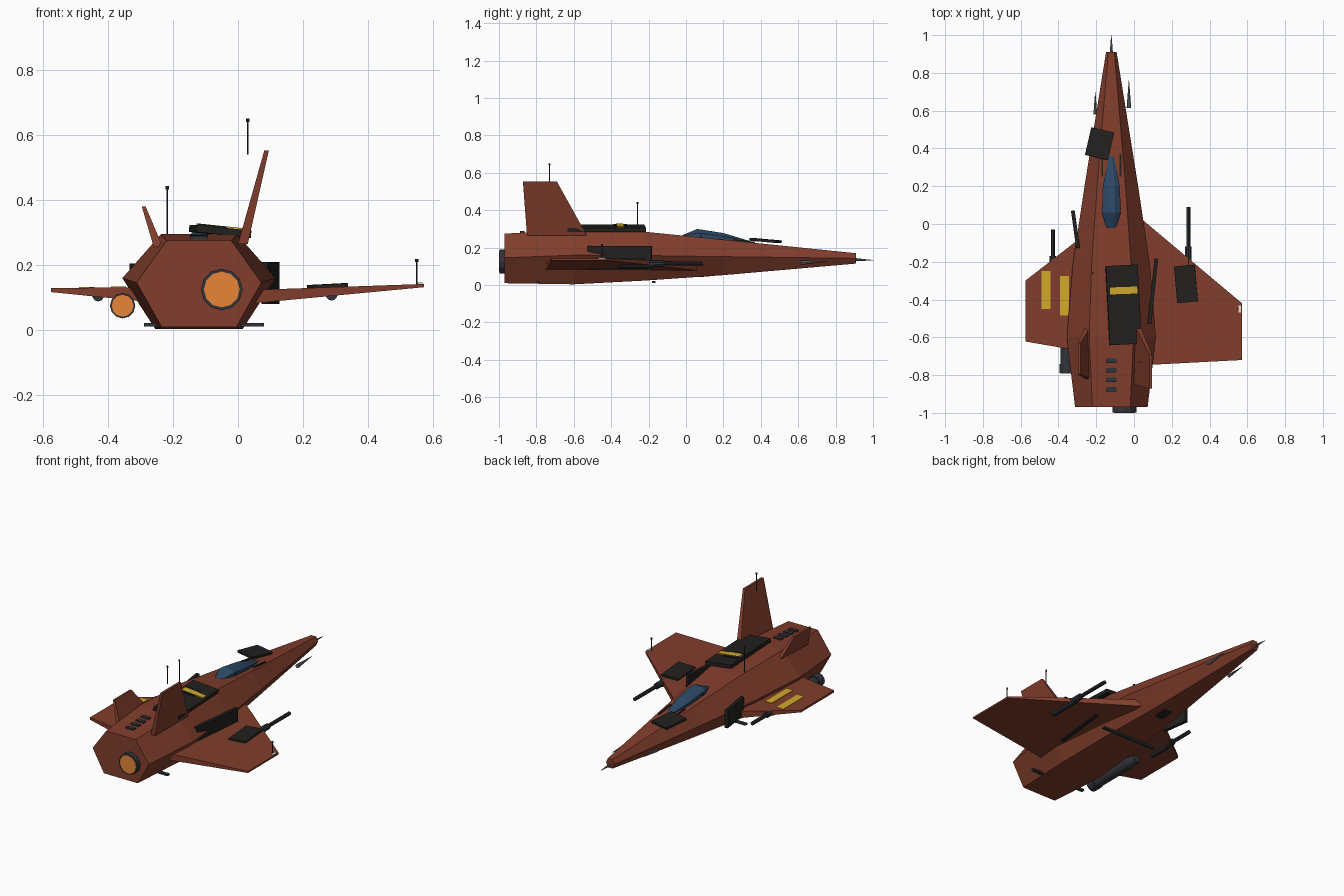
import bpy, bmesh, math
from mathutils import Vector, Matrix

if "Cube" in bpy.data.objects:
    bpy.data.objects.remove(bpy.data.objects["Cube"])


def material(name, rgb):
    m = bpy.data.materials.new(name)
    m.diffuse_color = (*rgb, 1)
    m.use_nodes = True
    m.node_tree.nodes["Principled BSDF"].inputs["Base Color"].default_value = m.diffuse_color
    return m


HULL = material("rust_hull", (0.22, 0.047, 0.025))
DARK = material("dark_plate", (0.016, 0.015, 0.014))
GUN = material("gunmetal", (0.03, 0.034, 0.042))
STEEL = material("steel", (0.15, 0.15, 0.16))
YELLOW = material("yellow_paint", (0.65, 0.40, 0.025))
GLOW = material("engine_glow", (0.8, 0.24, 0.04))
GLASS = material("blue_glass", (0.025, 0.065, 0.13))
LIGHT = material("tip_light", (0.8, 0.75, 0.65))


def finish(name, bm, mat):
    bmesh.ops.recalc_face_normals(bm, faces=bm.faces)
    me = bpy.data.meshes.new(name)
    bm.to_mesh(me)
    bm.free()
    ob = bpy.data.objects.new(name, me)
    me.materials.append(mat)
    bpy.context.collection.objects.link(ob)
    return ob


def loft(name, rings, mat):
    """Skin matching closed rings and cap both ends."""
    bm = bmesh.new()
    vs = [[bm.verts.new(p) for p in r] for r in rings]
    n = len(vs[0])
    for a, b in zip(vs, vs[1:]):
        for i in range(n):
            j = (i + 1) % n
            bm.faces.new((a[i], a[j], b[j], b[i]))
    bm.faces.new(vs[0])
    bm.faces.new(vs[-1])
    return finish(name, bm, mat)


def box(name, centre, size, mat, rot=(0, 0, 0)):
    bm = bmesh.new()
    bmesh.ops.create_cube(bm, size=1)
    bmesh.ops.scale(bm, vec=size, verts=bm.verts)
    ob = finish(name, bm, mat)
    ob.location = centre
    ob.rotation_euler = [math.radians(a) for a in rot]
    return ob


def rod(name, a, b, r, mat, r2=None, sides=10):
    a, b = Vector(a), Vector(b)
    d = b - a
    bm = bmesh.new()
    bmesh.ops.create_cone(bm, cap_ends=True, segments=sides, radius1=r,
                          radius2=r if r2 is None else r2, depth=d.length)
    turn = Vector((0, 0, 1)).rotation_difference(d).to_matrix().to_4x4()
    bmesh.ops.transform(bm, matrix=Matrix.Translation((a + b) / 2) @ turn, verts=bm.verts)
    return finish(name, bm, mat)


# Hexagonal fuselage: y, half width, half flat top, half belly, z top, z middle, z belly
CX = -0.12
stations = [(-0.97, .192, .10, .115, .275, .146, .010), (-0.60, .236, .117, .135, .295, .16, .004),
            (-0.22, .205, .105, .115, .285, .158, .024), (0.20, .142, .075, .075, .243, .152, .053),
            (0.91, .028, .016, .016, .170, .143, .115)]
loft("fuselage", [[(CX - w, y, zm), (CX - t, y, zt), (CX + t, y, zt), (CX + w, y, zm),
                   (CX + b, y, zb), (CX - b, y, zb)]
                  for y, w, t, b, zt, zm, zb in stations], HULL)


# Wings: (x, leading y, trailing y, z bottom, z top) at root and tip
def wing(name, *ribs):
    loft(name, [[(x, f, lo), (x, r, lo), (x, r, hi), (x, f, hi)] for x, f, r, lo, hi in ribs], HULL)


wing("right_wing", (0.0, .06, -.75, .078, .122), (.572, -.42, -.72, .132, .142))
wing("left_wing", (-.24, -.04, -.68, .083, .131), (-.575, -.30, -.622, .117, .130))


# Tail fins: (x, front y, rear y, z, half thickness)
def fin(name, *ribs):
    loft(name, [[(x - t, f, z), (x - t, r, z), (x + t, r, z), (x + t, f, z)]
                for x, f, r, z, t in ribs], HULL)


fin("right_fin", (.015, -.53, -.85, .265, .015), (.088, -.69, -.872, .553, .007))
fin("left_fin", (-.245, -.545, -.82, .255, .014), (-.29, -.63, -.795, .38, .006))

# Faceted canopy with frame strips
canopy = [(-0.03, .022, .262, .25), (0.06, .05, .300, .25), (0.20, .045, .278, .235),
          (0.36, .012, .230, .215)]
loft("canopy", [[(CX - w, y, b), (CX - w, y, (t + b) / 2 + .004), (CX - w * .4, y, t),
                 (CX + w * .4, y, t), (CX + w, y, (t + b) / 2 + .004), (CX + w, y, b)]
                for y, w, t, b in canopy], GLASS)
for side in (-1, 1):
    box("canopy_rail", (CX + side * .048, .31, .232), (.009, .12, .012), DARK, (-6, 0, 0))
box("canopy_frame", (CX, .08, .263), (.104, .008, .02), DARK)


# Engines: stepped nacelle, rear ring and glowing disc
def engine(name, x, z, r, rear, front):
    rod(name + "_nozzle", (x, rear, z), (x, front, z), r, GUN, sides=12)
    rod(name + "_glow", (x, rear - .002, z), (x, rear + .02, z), r * .86, GLOW, sides=12)


engine("main_engine", -.05, .125, .064, -.998, -.9)
engine("pod_engine", -.355, .075, .039, -.79, -.74)
rod("pod_body", (-.355, -.76, .075), (-.355, -.46, .075), .034, GUN, sides=12)
rod("pod_intake", (-.355, -.46, .075), (-.355, -.40, .075), .034, GUN, .022, sides=12)

# Wing guns: long barrel, sleeve and breech
for name, x, z, rear, sleeve, tip in (("right_gun", .288, .115, -.36, -.12, .09),
                                      ("left_gun", -.43, .112, -.35, -.17, -.03)):
    rod(name + "_barrel", (x, rear, z), (x, tip, z), .011, GUN)
    rod(name + "_sleeve", (x, sleeve - .11, z), (x, sleeve, z), .018, GUN)
    rod(name + "_breech", (x, rear, z - .006), (x, sleeve - .05, z - .006), .018, GUN)

# Dark armour plates
box("back_plate", (-.055, -.428, .304), (.17, .42, .022), DARK, (0, 6, 3))
box("back_plate_rib", (-.08, -.35, .320), (.09, .07, .006), DARK, (0, 6, 3))
box("nose_plate", (-.182, .425, .238), (.125, .15, .014), DARK, (-5, 0, -13))
box("right_wing_plate", (.275, -.317, .135), (.11, .195, .013), DARK, (0, -3, 5))
box("right_side_plate", (.1, -.355, .145), (.02, .345, .13), DARK, (0, 0, -6))
box("left_side_plate", (-.31, -.028, .15), (.02, .2, .11), DARK, (0, 0, 8))
box("belly_plate", (CX, .135, .054), (.06, .13, .012), DARK, (5, 0, 0))

# Painted yellow stripes
box("back_stripe", (-.055, -.352, .317), (.145, .037, .008), YELLOW, (0, 6, 2))
box("wing_stripe_outer", (-.465, -.35, .130), (.047, .2, .006), YELLOW)
box("wing_stripe_inner", (-.368, -.38, .131), (.047, .21, .007), YELLOW)

# Rear deck vents
for i in range(4):
    box("vent", (CX, -.725 - .05 * i, .29 - .0027 * i), (.055, .024, .012), GUN)

# Antennas with tip beads
for x, y, z0, z1 in ((.03, -.73, .54, .645), (-.218, -.26, .26, .437), (.55, -.45, .135, .213)):
    rod("antenna", (x, y, z0), (x, y, z1), .0028, GUN, sides=6)
    rod("antenna_bead", (x, y, z1 - .004), (x, y, z1 + .006), .005, GUN, sides=8)
box("wing_tip_light", (.56, -.45, .143), (.015, .035, .008), LIGHT)

# Nose probe and needle cannons
rod("nose_probe", (CX, .90, .136), (CX, 1.0, .133), .009, STEEL, .001, 8)
rod("left_needle", (-.205, .58, .12), (-.205, .70, .127), .010, STEEL, .001, 8)
rod("right_needle", (-.027, .615, .12), (-.027, .76, .127), .012, STEEL, .001, 8)

# Cross bars below the belly
for y in (-.173, -.79):
    box("belly_bar", (-.105, y, .016), (.37, .02, .011), GUN)
